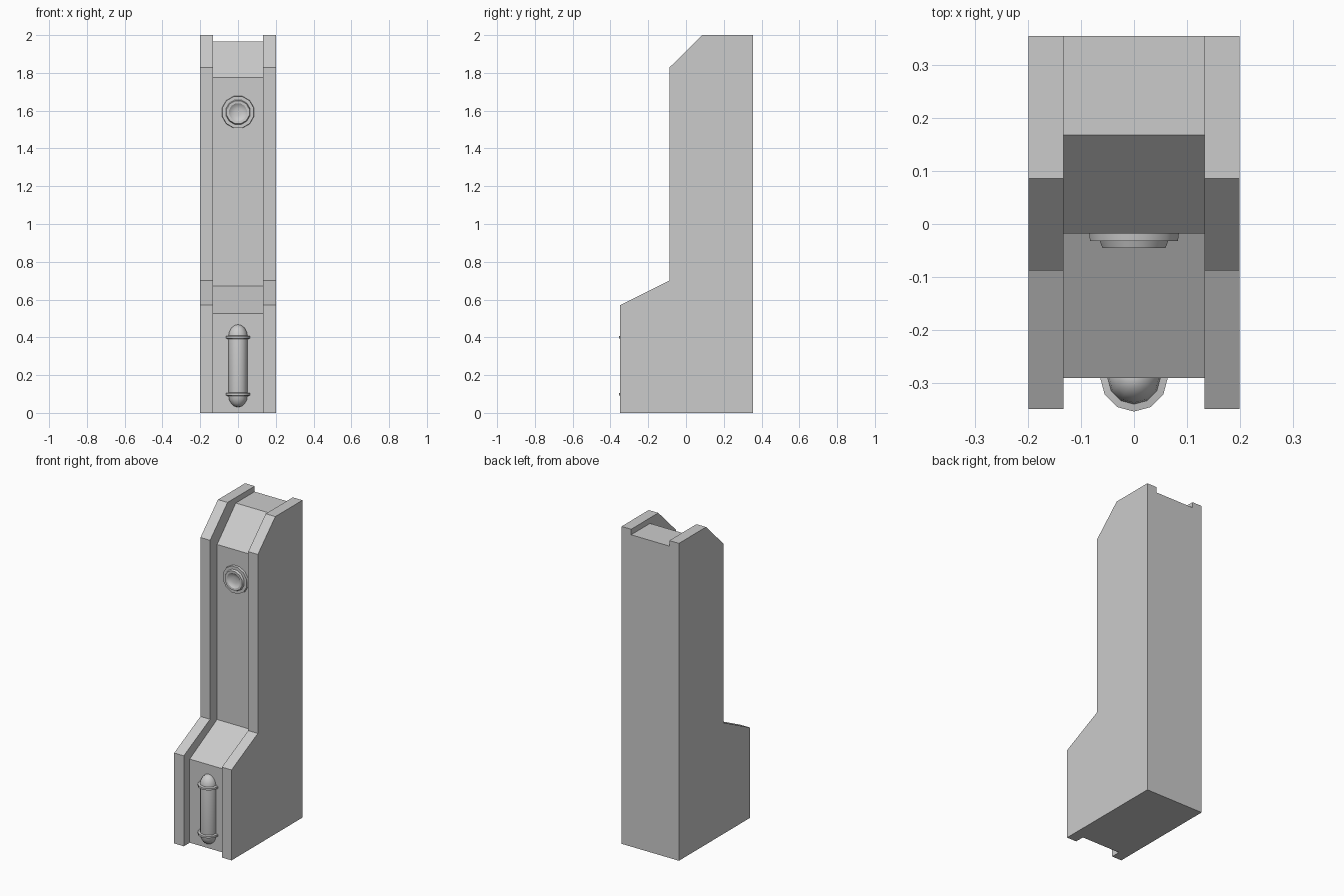
import bpy, bmesh, math

if "Cube" in bpy.data.objects:
    bpy.data.objects.remove(bpy.data.objects["Cube"])


def finish(name, bm):
    bmesh.ops.recalc_face_normals(bm, faces=bm.faces)
    mesh = bpy.data.meshes.new(name)
    bm.to_mesh(mesh)
    bm.free()
    obj = bpy.data.objects.new(name, mesh)
    bpy.context.collection.objects.link(obj)
    return obj


def extrude_profile(name, profile, half_width):
    """Extrude a (y, z) outline symmetrically along x."""
    bm = bmesh.new()
    face = bm.faces.new([bm.verts.new((-half_width, y, z)) for y, z in profile])
    geom = bmesh.ops.extrude_face_region(bm, geom=[face])["geom"]
    verts = [v for v in geom if isinstance(v, bmesh.types.BMVert)]
    bmesh.ops.translate(bm, verts=verts, vec=(2 * half_width, 0, 0))
    return finish(name, bm)


def lathe(name, profile, sides, location, phase=0.0):
    """Revolve a (radius, height) outline around local z."""
    bm = bmesh.new()
    rings = []
    for r, h in profile:
        angles = [phase + 2 * math.pi * i / sides for i in range(sides)]
        rings.append([bm.verts.new((r * math.cos(a), r * math.sin(a), h)) for a in angles])
    for low, high in zip(rings, rings[1:]):
        for i in range(sides):
            j = (i + 1) % sides
            bm.faces.new((low[i], low[j], high[j], high[i]))
    bmesh.ops.remove_doubles(bm, verts=bm.verts, dist=1e-5)
    obj = finish(name, bm)
    obj.location = location
    bpy.ops.object.select_all(action='DESELECT')
    obj.select_set(True)
    bpy.context.view_layer.objects.active = obj
    bpy.ops.object.shade_smooth_by_angle(angle=math.radians(35))
    return obj


# Stepped pillar body with raised side rims
body = extrude_profile("pillar_body", [
    (-0.35, 0), (-0.35, 0.57), (-0.088, 0.70), (-0.088, 1.828),
    (0.086, 2.0), (0.356, 2.0), (0.356, 0)], 0.2)

# Channel following the front and top, recessed between the rims
channel = extrude_profile("channel_cutter", [
    (-0.291, -0.1), (-0.291, 0.527), (-0.018, 0.672), (-0.018, 1.775),
    (0.168, 1.965), (0.5, 1.965), (0.5, 2.2), (-0.5, 2.2), (-0.5, -0.1)], 0.133)
channel.hide_render = True
channel.hide_set(True)
cut = body.modifiers.new("channel", 'BOOLEAN')
cut.operation = 'DIFFERENCE'
cut.solver = 'EXACT'
cut.object = channel

# Light tube with domed ends, half sunk into the lower panel
dome = [(0.051 * math.cos(t), 0.153 + 0.066 * math.sin(t))
        for t in (math.pi / 2 * k / 4 for k in range(5))]
tube = [(r, -h) for r, h in reversed(dome)] + dome
lathe("light_tube", tube, 12, (0, -0.291, 0.249))

# Collars around the tube
for label, z in (("lower", 0.098), ("upper", 0.40)):
    lathe(label + "_collar",
          [(0.05, -0.009), (0.064, -0.006), (0.064, 0.006), (0.05, 0.009)],
          12, (0, -0.291, z), math.pi / 6)

# Round stepped lamp with a dished lens on the upper panel
lamp = lathe("round_lamp", [
    (0.088, 0), (0.086, 0.014), (0.067, 0.014), (0.062, 0.027),
    (0.048, 0.026), (0.038, 0.018), (0.02, 0.014), (0, 0.013)],
    12, (0, -0.018, 1.592), math.radians(15))
lamp.rotation_euler.x = math.pi / 2
